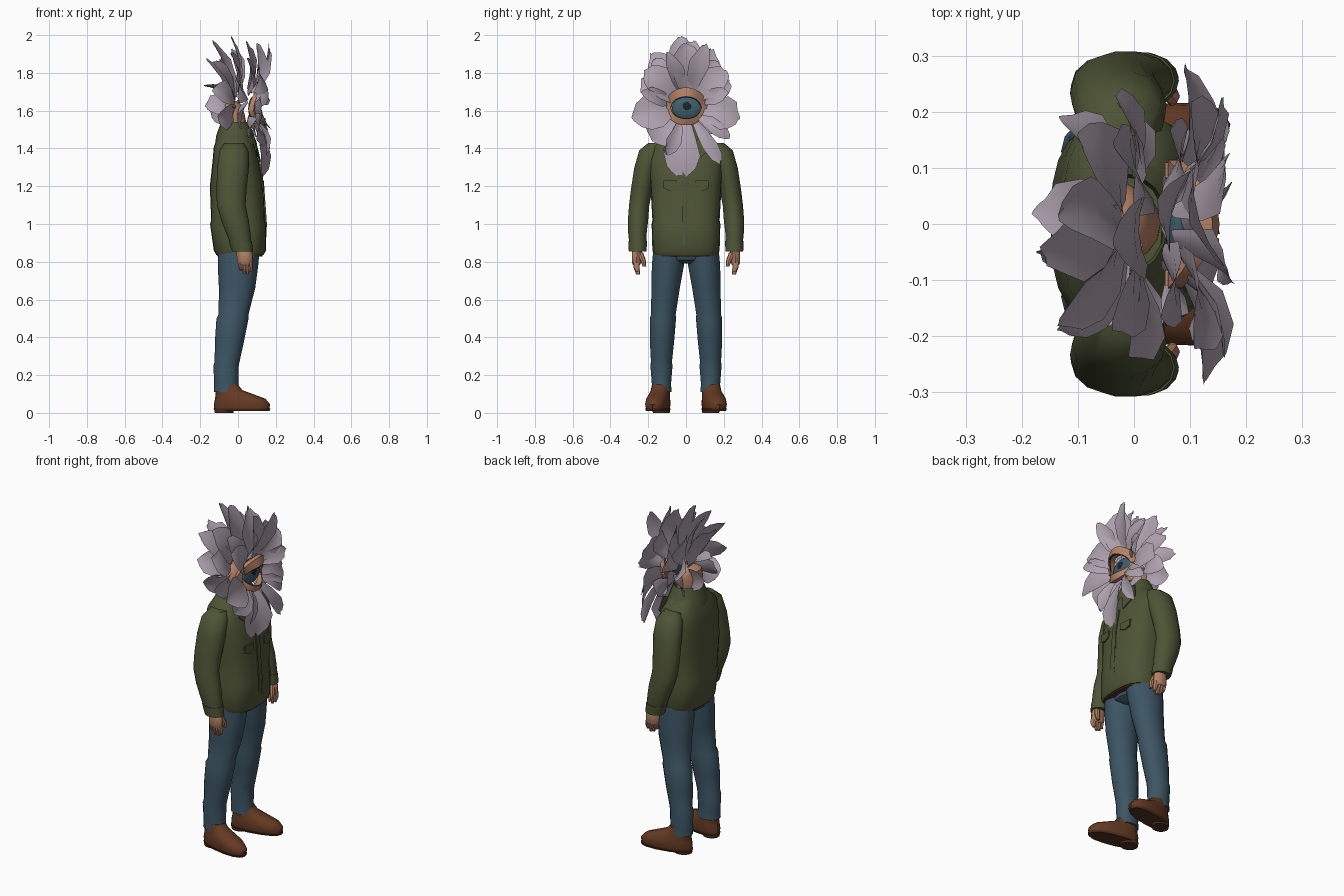
import bpy, bmesh, math, random
from mathutils import Vector

random.seed(4)
if "Cube" in bpy.data.objects:
    bpy.data.objects.remove(bpy.data.objects["Cube"])


def material(name, r, g, b):
    m = bpy.data.materials.new(name)
    m.use_nodes = True
    m.diffuse_color = (r, g, b, 1)
    m.node_tree.nodes["Principled BSDF"].inputs["Base Color"].default_value = (r, g, b, 1)
    return m


LILAC = material("lilac_petal", 0.42, 0.355, 0.42)
SKIN = material("skin", 0.46, 0.22, 0.13)
GREEN = material("olive_cloth", 0.075, 0.088, 0.036)
DENIM = material("blue_denim", 0.045, 0.09, 0.125)
BROWN = material("brown_leather", 0.13, 0.042, 0.017)
SOLE = material("dark_sole", 0.08, 0.028, 0.014)
TEAL = material("teal_iris", 0.05, 0.11, 0.15)
BLACK = material("black", 0.015, 0.018, 0.022)


def finish(name, bm, mat, angle=40):
    bmesh.ops.recalc_face_normals(bm, faces=bm.faces)
    me = bpy.data.meshes.new(name)
    bm.to_mesh(me)
    bm.free()
    me.materials.append(mat)
    ob = bpy.data.objects.new(name, me)
    bpy.context.collection.objects.link(ob)
    bpy.ops.object.select_all(action="DESELECT")
    ob.select_set(True)
    bpy.context.view_layer.objects.active = ob
    bpy.ops.object.shade_smooth_by_angle(angle=math.radians(angle))
    return ob


def loft(name, mat, sections, side=1, n=14, caps=True, power=1):
    """Skin a stack of rings (x, y, z, rx, ry); a power below 1 makes them boxier."""
    def bulge(v):
        return math.copysign(abs(v) ** power, v)
    bm = bmesh.new()
    rings = []
    for x, y, z, rx, ry in sections:
        rings.append([bm.verts.new((x + rx * bulge(math.cos(k * math.tau / n)),
                                    side * y + ry * bulge(math.sin(k * math.tau / n)), z))
                      for k in range(n)])
    for a, b in zip(rings, rings[1:]):
        for k in range(n):
            j = (k + 1) % n
            bm.faces.new((a[k], a[j], b[j], b[k]))
    if caps:
        bm.faces.new(rings[0])
        bm.faces.new(rings[-1])
    return finish(name, bm, mat)


def plate(name, mat, points, thick=0.008):
    """Thin slab from an outline, thickened along x."""
    bm = bmesh.new()
    face = bm.faces.new([bm.verts.new(p) for p in points])
    out = bmesh.ops.extrude_face_region(bm, geom=[face])["geom"]
    bmesh.ops.translate(bm, vec=(thick, 0, 0),
                        verts=[v for v in out if isinstance(v, bmesh.types.BMVert)])
    return finish(name, bm, mat, 20)


def petal(name, base, tip, facing, width):
    """Broad, creased, ragged leaf that bends toward its facing direction."""
    base, tip = Vector(base), Vector(tip)
    along = tip - base
    across = along.cross(facing).normalized()
    normal = across.cross(along).normalized()
    bm = bmesh.new()
    rows = []
    for t, w in ((0, .4), (.3, .85), (.6, 1), (.82, .8), (.94, .45), (1, .1)):
        mid = base + along * t + normal * 0.025 * math.sin(t * math.pi)
        row = []
        for u in (-1, -.5, 0, .5, 1):
            rag = random.uniform(.84, 1.12) if abs(u) == 1 else 1
            p = mid + across * u * w * rag * width / 2 + normal * u * u * w * width * .1
            row.append(bm.verts.new(p + along * random.uniform(-.06, .03) * abs(u)))
        rows.append(row)
    for a, b in zip(rows, rows[1:]):
        for k in range(4):
            bm.faces.new((a[k], a[k + 1], b[k + 1], b[k]))
    return finish(name, bm, LILAC, 30)


# Jacket body with lining, collar, placket and pocket flaps
loft("jacket", GREEN, [
    (.01, 0, .835, .125, .168), (.01, 0, .86, .138, .178), (0, 0, 1.0, .148, .182),
    (0, 0, 1.02, .142, .178), (-.007, 0, 1.2, .142, .188), (-.012, 0, 1.33, .123, .198),
    (-.02, 0, 1.41, .108, .18), (-.02, 0, 1.46, .085, .13), (-.02, 0, 1.5, .07, .09)],
    n=24, power=.72)
loft("jacket_lining", SOLE, [(.01, 0, .828, .118, .16), (.01, 0, .838, .122, .165)],
     n=24, power=.72)
loft("collar", GREEN, [
    (-.01, 0, 1.42, .112, .145), (-.015, 0, 1.47, .1, .12), (-.015, 0, 1.54, .075, .09),
    (-.02, 0, 1.46, .07, .08)], n=16, caps=False)
plate("placket", GREEN, [(.138, -.018, .86), (.138, .012, .86), (.145, .012, 1.0),
                         (.131, .012, 1.2), (.109, .012, 1.34), (.109, -.018, 1.34),
                         (.131, -.018, 1.2), (.145, -.018, 1.0)])

for side, tag in ((-1, "near"), (1, "far")):
    plate(tag + "_pocket_flap", GREEN, [
        (.128, side * .05, 1.23), (.122, side * .12, 1.23),
        (.125, side * .12, 1.19), (.13, side * .085, 1.175), (.132, side * .05, 1.19)])
    plate(tag + "_lapel", GREEN, [
        (.09, side * .02, 1.43), (.075, side * .1, 1.47), (.09, side * .12, 1.39),
        (.114, side * .05, 1.33)])

    # Sleeve, cuff and hand
    loft(tag + "_sleeve", GREEN, [
        (-.02, .15, 1.43, .05, .05), (-.022, .185, 1.39, .076, .064),
        (-.026, .212, 1.3, .084, .063), (-.034, .233, 1.19, .08, .059),
        (-.036, .248, 1.1, .076, .055), (-.016, .254, 1.02, .073, .055),
        (.002, .257, .95, .064, .05), (.022, .255, .87, .052, .044)], side)
    loft(tag + "_cuff", GREEN, [
        (.012, .256, .91, .061, .051), (.024, .256, .855, .056, .048)], side)
    loft(tag + "_palm", SKIN, [
        (.028, .257, .88, .035, .025), (.035, .26, .84, .042, .028),
        (.037, .262, .795, .042, .026), (.037, .262, .782, .034, .018)], side, 10)
    for i, low in enumerate((.745, .732, .738, .755)):
        x = .065 - i * .018
        loft(tag + "_finger", SKIN, [
            (x, .263, .8, .012, .018), (x + .003, .262, .77, .0115, .016),
            (x + .003, .254, low, .008, .01)], side, 7)
    loft(tag + "_thumb", SKIN, [
        (.055, .245, .85, .016, .018), (.068, .228, .81, .014, .015),
        (.068, .22, .775, .009, .01)], side, 7)

    # Trouser leg
    loft(tag + "_trouser_leg", DENIM, [
        (-.06, .13, .11, .068, .056), (-.062, .13, .15, .064, .052),
        (-.063, .13, .25, .067, .06), (-.058, .13, .27, .066, .057),
        (-.045, .127, .38, .077, .066), (-.029, .122, .5, .085, .071),
        (-.024, .12, .52, .079, .067), (-.005, .108, .66, .096, .077),
        (.0, .096, .78, .107, .087), (.005, .09, .87, .11, .085)], side)

    # Shoe turned slightly outward, with a dark sole and heel
    shoe = [
        loft(tag + "_shoe", BROWN, [
            (.02, 0, .018, .148, .054), (.022, 0, .045, .152, .06), (.012, 0, .075, .136, .058),
            (-.02, 0, .1, .1, .052), (-.05, 0, .12, .074, .049), (-.06, 0, .15, .06, .045)],
            power=.85),
        loft(tag + "_sole", SOLE, [(.022, 0, .01, .148, .055), (.022, 0, .022, .153, .06)],
             power=.85),
        loft(tag + "_heel", SOLE, [(-.075, 0, 0, .05, .044), (-.075, 0, .02, .053, .048)])]
    for part in shoe:
        part.location = (0, side * .145, 0)
        part.rotation_euler.z = side * math.radians(11)

# Hips, neck and back of the head
loft("hips", DENIM, [(0, 0, .79, .07, .04), (0, 0, .81, .1, .12), (.005, 0, .87, .112, .162)])
loft("neck", SKIN, [(-.01, 0, 1.42, .06, .065), (-.015, 0, 1.52, .062, .065),
                    (-.03, 0, 1.58, .065, .075), (-.035, 0, 1.63, .055, .06),
                    (-.035, 0, 1.65, .025, .03)])

EYE = Vector((.09, 0, 1.615))


def ball(name, mat, offset, scale):
    bm = bmesh.new()
    bmesh.ops.create_uvsphere(bm, u_segments=20, v_segments=12, radius=1)
    bmesh.ops.scale(bm, vec=scale, verts=bm.verts)
    bmesh.ops.translate(bm, vec=EYE + Vector(offset), verts=bm.verts)
    return finish(name, bm, mat)


def lid(name, mat, x, depth, outer, inner, start, end):
    """Crescent band around the eye whose corners wrap backward."""
    bm = bmesh.new()
    rows = []
    for k in range(17):
        a = math.radians(start + (end - start) * k / 16)
        c, s = math.cos(a), math.sin(a)
        rows.append([bm.verts.new((EYE.x + x - .055 * c * c + dx, r[0] * c, EYE.z + r[1] * s))
                     for r, dx in ((outer, -depth), (outer, 0), (inner, depth / 2), (inner, -depth))])
    for a, b in zip(rows, rows[1:]):
        for k in range(4):
            j = (k + 1) % 4
            bm.faces.new((a[k], a[j], b[j], b[k]))
    bm.faces.new(rows[0])
    bm.faces.new(rows[-1])
    return finish(name, bm, mat, 35)


# Single eye with heavy lids
ball("iris", TEAL, (-.01, .005, -.003), (.026, .08, .062))
ball("pupil", BLACK, (.013, .005, .008), (.006, .022, .022))
lid("upper_lid", SKIN, .05, .025, (.115, .108), (.082, .062), -4, 184)
lid("lower_lid", SKIN, .045, .025, (.11, .092), (.082, .06), 176, 364)
lid("upper_lash", BLACK, .06, .004, (.086, .066), (.078, .054), 8, 172)
lid("lower_lash", BLACK, .054, .003, (.083, .061), (.079, .057), 188, 352)

# Petal layers: base x, tip x, base radius, width, then (angle, reach) pairs
LAYERS = [
    ("front_petal", .085, .11, .085, .18, [
        (90, .34), (42, .29), (138, .3), (-12, .29), (192, .29), (222, .25), (267, .37)]),
    ("drooping_petal", .11, .135, .09, .08, [(302, .35), (325, .28), (248, .27)]),
    ("inner_petal", .07, .15, .09, .1, [(72, .36), (108, .31), (20, .24), (160, .25)]),
    ("upright_petal", .05, .06, .1, .13, [
        (83, .36), (56, .3), (122, .31), (-38, .2), (218, .2)]),
    ("middle_petal", .0, -.02, .085, .15, [
        (95, .375), (66, .34), (122, .34), (32, .27), (148, .28), (-12, .22), (192, .22)]),
    ("rear_petal", -.02, -.12, .06, .14, [
        (88, .35), (58, .3), (125, .3), (25, .21), (155, .21), (-15, .17), (195, .18)]),
    ("crown_petal", -.03, -.165, .02, .13, [(80, .12), (170, .05), (330, .04), (100, .26)]),
]
for name, bx, tx, br, width, pairs in LAYERS:
    for angle, reach in pairs:
        a = math.radians(angle)
        out = Vector((0, math.cos(a), math.sin(a)))
        base = Vector((bx, 0, EYE.z)) + out * br
        tip = Vector((tx + random.uniform(-.02, .02), 0, EYE.z)) + out * reach
        face = Vector((1, 0, 0)) + out * (.8 if tx < -.1 else .1)
        face += Vector((0, -out.z, out.y)) * random.uniform(-.4, .4)
        petal(name, base, tip, face, width * random.uniform(.9, 1.1))
